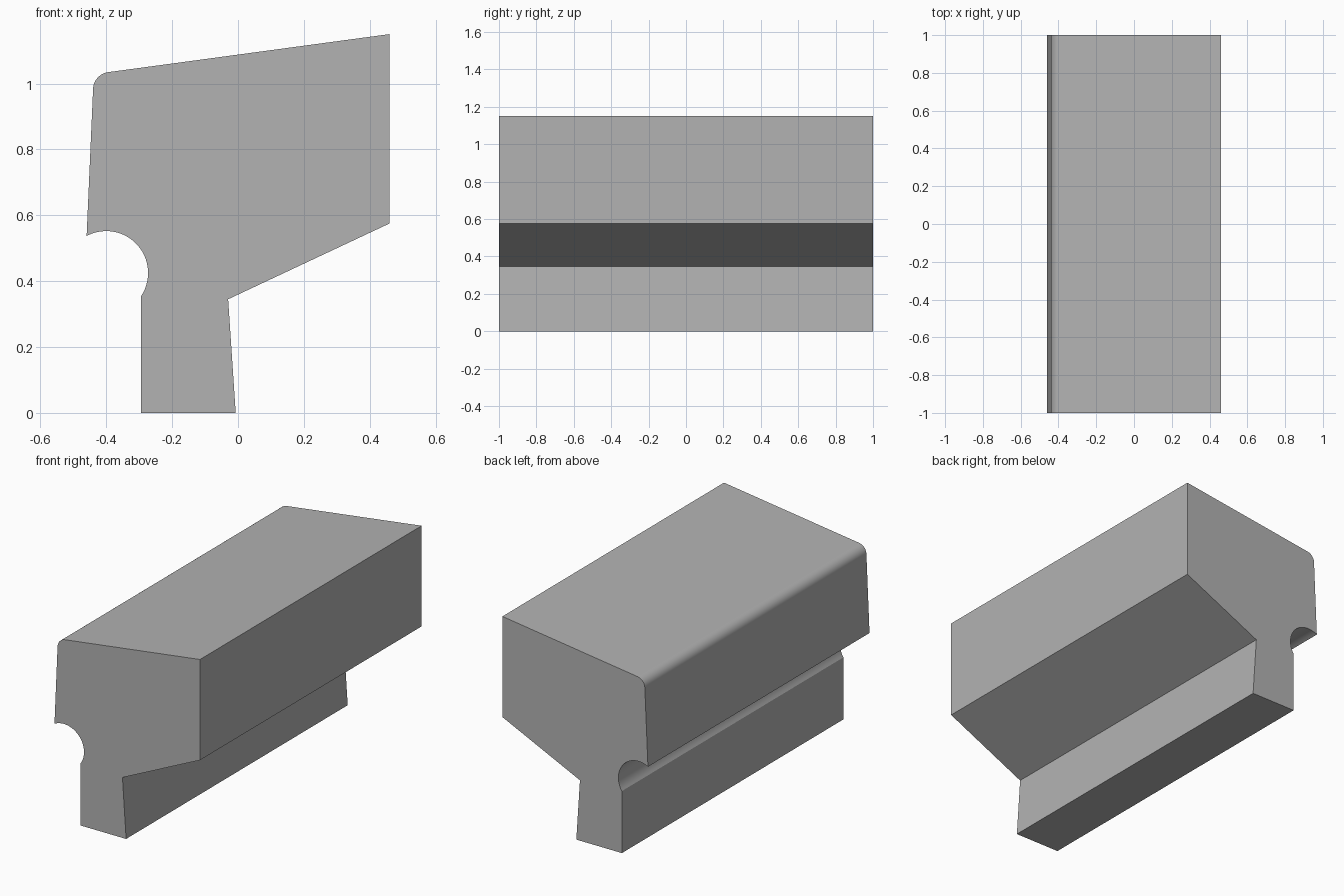
import bpy
import bmesh
from math import cos, sin, radians

cube = bpy.data.objects.get("Cube")
if cube:
    bpy.data.objects.remove(cube, do_unlink=True)


def arc(cx, cz, r, start, end, steps):
    """Points along a circular arc, angles in degrees."""
    angles = [radians(start + (end - start) * i / steps) for i in range(steps + 1)]
    return [(cx + r * cos(a), cz + r * sin(a)) for a in angles]


# Plain grey material
grey = bpy.data.materials.new("grey")
grey.use_nodes = True
colour = (0.45, 0.45, 0.45, 1.0)
grey.diffuse_color = colour
grey.node_tree.nodes["Principled BSDF"].inputs["Base Color"].default_value = colour

# Cross-section: foot, sloped underside, head, rounded corner, round groove
profile = [(-0.295, 0), (-0.007, 0), (-0.03, 0.345), (0.46, 0.575), (0.46, 1.15)]
profile += arc(-0.387, 0.982, 0.053, 97.6, 177.4, 12)
profile += arc(-0.4, 0.425, 0.127, 118, -34, 28)

# Extrude the cross-section along the full length
bm = bmesh.new()
face = bm.faces.new([bm.verts.new((x, -1, z)) for x, z in profile])
extruded = bmesh.ops.extrude_face_region(bm, geom=[face])
moved = [v for v in extruded["geom"] if isinstance(v, bmesh.types.BMVert)]
bmesh.ops.translate(bm, verts=moved, vec=(0, 2, 0))
bmesh.ops.recalc_face_normals(bm, faces=bm.faces)

mesh = bpy.data.meshes.new("profile_bar")
bm.to_mesh(mesh)
bm.free()
mesh.materials.append(grey)
bar = bpy.data.objects.new("profile_bar", mesh)
bpy.context.collection.objects.link(bar)

# Smooth the fillet and groove, keep the other edges crisp
bpy.ops.object.select_all(action="DESELECT")
bar.select_set(True)
bpy.context.view_layer.objects.active = bar
bpy.ops.object.shade_smooth_by_angle(angle=radians(20))
